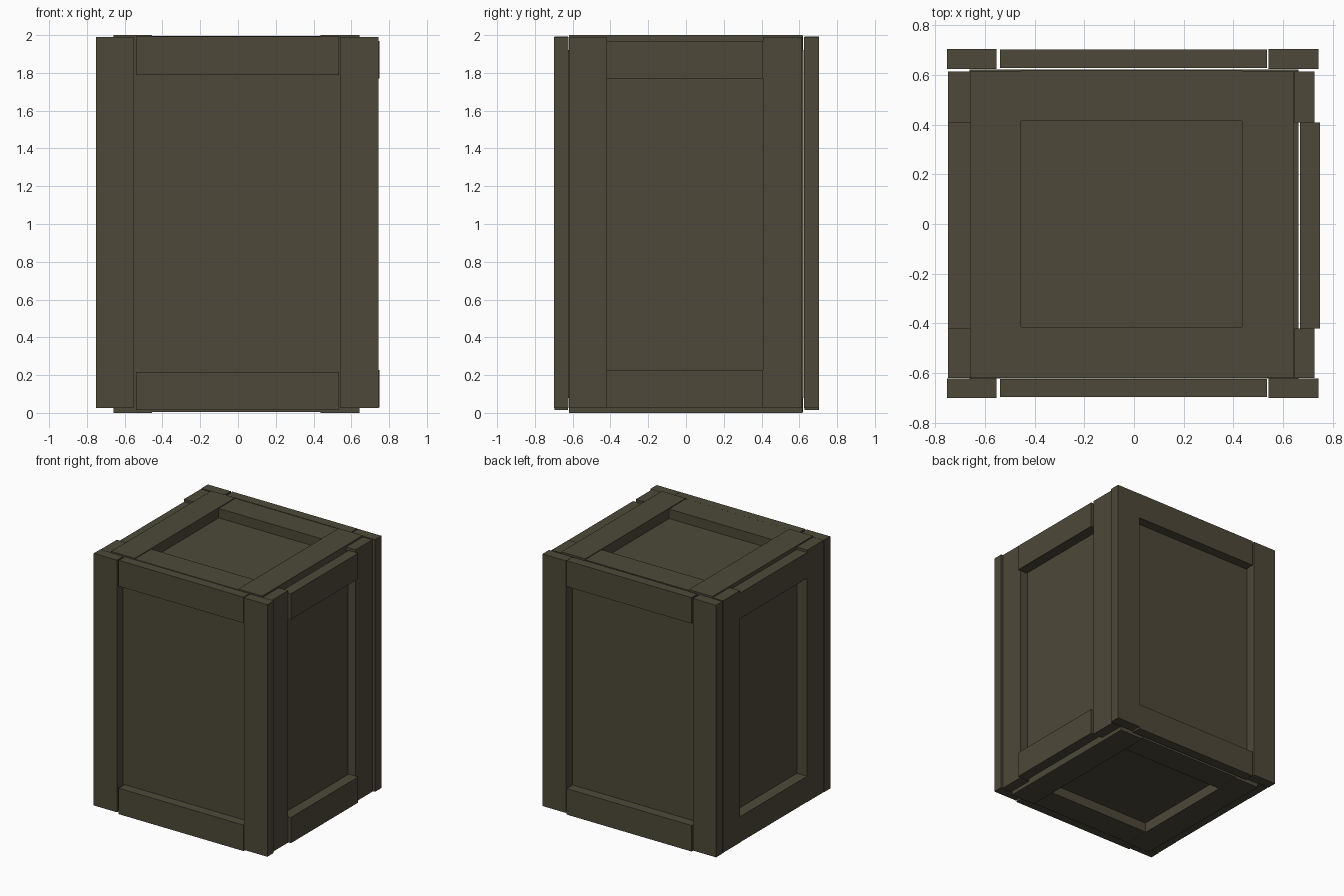
import bpy

if "Cube" in bpy.data.objects:
    bpy.data.objects.remove(bpy.data.objects["Cube"])

# dark olive wood used everywhere
wood = bpy.data.materials.new("dark olive wood")
wood.diffuse_color = (0.075, 0.066, 0.041, 1)
wood.use_nodes = True
wood.node_tree.nodes["Principled BSDF"].inputs["Base Color"].default_value = wood.diffuse_color


def box(name, x, y, z):
    """Axis-aligned box from three (low, high) ranges."""
    bpy.ops.mesh.primitive_cube_add(
        size=1, location=[(r[0] + r[1]) / 2 for r in (x, y, z)])
    ob = bpy.context.object
    ob.name = name
    ob.scale = [r[1] - r[0] for r in (x, y, z)]
    bpy.ops.object.transform_apply(location=False, rotation=False, scale=True)
    ob.data.materials.append(wood)


# inner body, visible as the recessed panels
box("crate_body", (-0.662, 0.662), (-0.623, 0.623), (0.08, 1.92))

# front and back frames: two upright planks and two rails between them
for side, y in (("front", (-0.70, -0.622)), ("back", (0.625, 0.705))):
    box(side + "_left_plank", (-0.753, -0.553), y, (0.027, 1.99))
    box(side + "_right_plank", (0.541, 0.743), y, (0.027, 1.99))
    inner = (y[0] + 0.003, y[1] - 0.002)
    for level, z in (("bottom", (0.015, 0.217)), ("top", (1.79, 1.992))):
        box(f"{side}_{level}_rail", (-0.54, 0.536), inner, z)

# left and right frames
for side, xp, xr in (("left", (-0.75, -0.66), (-0.749, -0.66)),
                     ("right", (0.646, 0.727), (0.668, 0.75))):
    box(side + "_front_plank", xp, (-0.62, -0.42), (0.027, 1.99))
    box(side + "_back_plank", xp, (0.408, 0.615), (0.027, 1.99))
    for level, z in (("bottom", (0.028, 0.228)), ("top", (1.77, 1.97))):
        box(f"{side}_{level}_rail", xr, (-0.42, 0.408), z)

# lid and base frames
for side, z, zr in (("top", (1.918, 2.0), (1.918, 1.994)),
                    ("base", (0.0, 0.082), (0.006, 0.082))):
    box(side + "_left_plank", (-0.66, -0.456), (-0.62, 0.617), z)
    box(side + "_right_plank", (0.436, 0.642), (-0.62, 0.617), z)
    for end, y in (("front", (-0.62, -0.415)), ("back", (0.414, 0.619))):
        box(f"{side}_{end}_rail", (-0.456, 0.436), y, zr)
